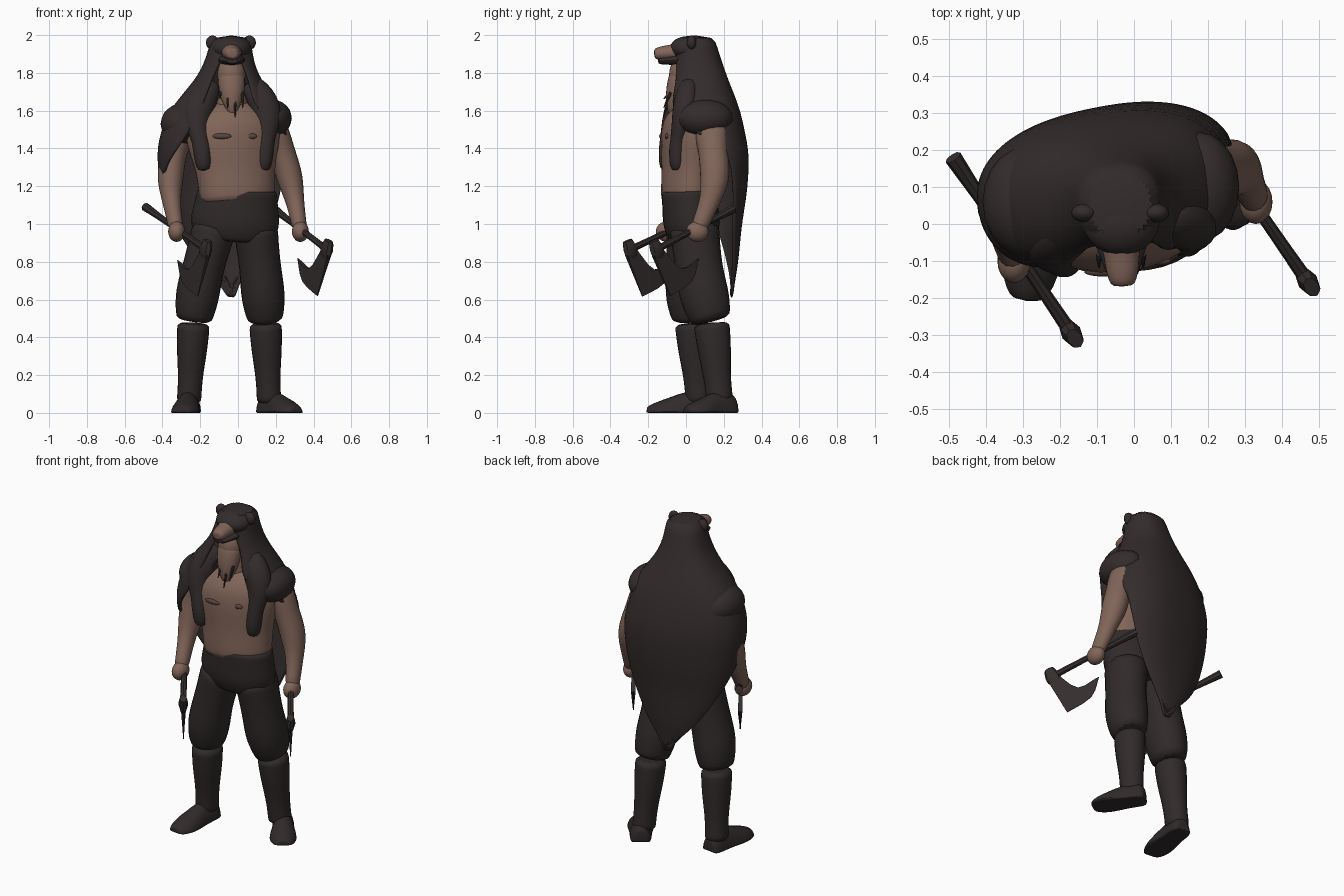
import bpy, bmesh, math
from mathutils import Vector

cube = bpy.data.objects.get("Cube")
if cube:
    bpy.data.objects.remove(cube, do_unlink=True)


def material(name, rgb):
    m = bpy.data.materials.new(name)
    m.use_nodes = True
    m.diffuse_color = (*rgb, 1)
    m.node_tree.nodes["Principled BSDF"].inputs["Base Color"].default_value = (*rgb, 1)
    return m


SKIN = material("skin", (.22, .13, .1))
CREASE = material("dark skin", (.1, .06, .05))
FUR = material("dark fur", (.034, .025, .025))
CLOTH = material("dark cloth and leather", (.03, .023, .023))
IRON = material("dark wood and iron", (.035, .027, .026))


def spread(values, t):
    """Smooth curve through evenly spaced numbers or vectors, t from start to end."""
    last = len(values) - 1
    i = min(int(t * last), max(last - 1, 0))
    f = t * last - i
    a, b, c, d = (values[min(max(i + k, 0), last)] for k in (-1, 0, 1, 2))
    bend = (a * 2 - b * 5 + c * 4 - d) * f * f + (b * 3 - a - c * 3 + d) * f * f * f
    return b + ((c - a) * f + bend) * .5


def finish(bm, name, mat, sub=0, thickness=0.0):
    bmesh.ops.recalc_face_normals(bm, faces=bm.faces)
    mesh = bpy.data.meshes.new(name)
    bm.to_mesh(mesh)
    bm.free()
    mesh.materials.append(mat)
    ob = bpy.data.objects.new(name, mesh)
    bpy.context.collection.objects.link(ob)
    if thickness:
        solid = ob.modifiers.new("thickness", "SOLIDIFY")
        solid.thickness, solid.offset = thickness, -1
    if sub:
        rounding = ob.modifiers.new("rounding", "SUBSURF")
        rounding.levels = rounding.render_levels = sub
    bpy.ops.object.select_all(action="DESELECT")
    bpy.context.view_layer.objects.active = ob
    ob.select_set(True)
    bpy.ops.object.shade_smooth_by_angle(angle=math.radians(40))


def bridge(bm, rows, closed):
    for row, after in zip(rows, rows[1:]):
        for i in range(0 if closed else 1, len(row)):
            bm.faces.new((row[i - 1], row[i], after[i], after[i - 1]))


def loft(name, mat, path, widths, depths=(1,), side=(1, 0, 0), rings=9, sides=12, sub=1):
    """Oval tube along a smooth path; depths are relative to the widths."""
    bm = bmesh.new()
    path = [Vector(p) for p in path]
    steps = [i / (rings - 1) for i in range(rings)]
    points = [spread(path, t) for t in steps]
    rows = []
    for i, t in enumerate(steps):
        along = (points[min(i + 1, rings - 1)] - points[max(i - 1, 0)]).normalized()
        across = Vector(side)
        across = (across - along * across.dot(along)).normalized()
        width = spread(widths, t)
        across, deep = across * width, along.cross(across) * width * spread(depths, t)
        row = []
        for k in range(sides):
            turn = math.tau * k / sides
            p = points[i] + across * math.cos(turn) + deep * math.sin(turn)
            p.z = max(p.z, 0)
            row.append(bm.verts.new(p))
        rows.append(row)
    bridge(bm, rows, True)
    bm.faces.new(rows[0])
    bm.faces.new(rows[-1])
    finish(bm, name, mat, sub)


def blob(name, mat, centre, size):
    bm = bmesh.new()
    bmesh.ops.create_icosphere(bm, subdivisions=3, radius=1)
    for v in bm.verts:
        v.co = Vector([c + s * q for c, s, q in zip(centre, size, v.co)])
    finish(bm, name, mat)


# Torso, turned slightly to its left
turned = (1, .2, 0)
loft("torso", SKIN, [(0, 0, 1.1), (-.04, .04, 1.65)], [.2, .21, .22, .26, .24, .1],
     [.66, .66, .61, .61], turned, sides=16)
loft("neck", SKIN, [(-.035, .04, 1.6), (-.035, .02, 1.8)], [.1, .07])
blob("right_chest_crease", CREASE, (-.085, -.13, 1.465), (.05, .012, .015))
blob("left_chest_crease", CREASE, (.07, -.1, 1.465), (.03, .012, .015))

# Face and beard
blob("face", SKIN, (-.035, -.015, 1.79), (.075, .075, .1))
loft("beard", SKIN, [(-.035, -.025, 1.8), (-.03, -.08, 1.58)], [.07, .075, .055, .015], [.85], rings=6)
for i in range(4):
    x = .04 * i - .095
    tip = 1.56 + .05 * abs(i - 2)
    loft(f"beard_braid_{i}", FUR, [(x, -.08, 1.7), (x, -.12, tip)], [.012, .003], rings=4, sides=6)

# Arms and hands
ARMS = {
    "right": [(-.25, .08, 1.57), (-.33, .08, 1.42), (-.36, .04, 1.2), (-.325, -.1, .96)],
    "left": [(.14, .13, 1.57), (.22, .14, 1.42), (.285, .15, 1.2), (.33, .06, .96)],
}
for side, path in ARMS.items():
    loft(side + "_arm", SKIN, path, [.08, .088, .07, .075, .046, .042], [1.12])
    blob(side + "_hand", SKIN, path[-1], (.045, .06, .055))

# Trousers and boots
loft("hips", CLOTH, [(0, .01, 1.2), (-.025, .04, .91)], [.21, .225, .24, .2], [.68, .62], sides=16)
LEGS = {
    "right": [(-.12, .03, 1), (-.2, .02, .7), (-.235, .035, .48), (-.26, .07, .05)],
    "left": [(.09, .04, 1), (.125, .08, .7), (.145, .135, .48), (.165, .18, .05)],
}
FEET = {"right": [(-.25, .14, 0), (-.29, -.21, 0)], "left": [(.13, .26, 0), (.31, 0, 0)]}
for side, path in LEGS.items():
    hip, thigh, knee, ankle = path
    loft(side + "_trouser_leg", CLOTH, [hip, thigh, knee], [.125, .115, .12, .095], [1.13])
    loft(side + "_boot_shaft", CLOTH, [knee, ankle], [.09, .085, .068, .068], [1.1])
    heel, toe = FEET[side]
    sideways = (heel[1] - toe[1], toe[0] - heel[0], 0)
    loft(side + "_foot", CLOTH, [heel, toe], [.05, .065, .065, .08, .075, .04],
         [1.6, 1.9, 1.8, 1.1, .8, .8], sideways)

# Fur cloak with hood: rows of open arcs, wide at the shoulders, tapering to a tail
HALF_WIDTH = [.105, .155, .3, .36, .345, .295, .21, .08]
HALF_DEPTH = [.1, .145, .2, .22, .2, .16, .13, .09]
ARC_START = [-90, -60, -65, 5, 20, 30, 50, 80]
ARC_END = [270, 240, 240, 220, 178, 155, 135, 100]
ROWS, COLUMNS = 20, 28


def squarish(c):
    return math.copysign(abs(c) ** .85, c)


bm = bmesh.new()
rows = []
for i in range(ROWS + 1):
    t = i / ROWS
    sway = math.sin(math.pi * t)
    centre_x, centre_y = -.035 - .035 * sway, .05 + .11 * t
    cos, sin = math.cos(.2 * sway), math.sin(.2 * sway)
    row = []
    for k in range(COLUMNS + 1):
        start, end = spread(ARC_START, t), spread(ARC_END, t)
        turn = math.radians(start + (end - start) * k / COLUMNS)
        x = spread(HALF_WIDTH, t) * squarish(math.cos(turn))
        y = spread(HALF_DEPTH, t) * squarish(math.sin(turn))
        ragged = .02 * (k % 2) if t > .9 else 0
        row.append(bm.verts.new((centre_x + x * cos - y * sin, centre_y + x * sin + y * cos,
                                 2 - 1.4 * t + ragged)))
    rows.append(row)
bridge(bm, rows, False)
bm.faces.new(rows[0][:-1])
bmesh.ops.remove_doubles(bm, verts=bm.verts, dist=.0005)
finish(bm, "fur_cloak", FUR, sub=1, thickness=.02)

# Shoulder folds and paws of the pelt hanging over the chest
blob("right_shoulder_fold", FUR, (-.29, .06, 1.53), (.12, .15, .11))
blob("left_shoulder_fold", FUR, (.175, .1, 1.56), (.11, .15, .1))
PAWS = {
    "right": [(-.13, .01, 1.76), (-.22, -.06, 1.58), (-.195, -.1, 1.43), (-.18, -.1, 1.28)],
    "left": [(.06, .02, 1.76), (.155, -.01, 1.6), (.145, -.045, 1.43), (.135, -.045, 1.28)],
}
for side, path in PAWS.items():
    loft(side + "_pelt_paw", FUR, path, [.05, .085, .075, .05, .05, .035], [.8, .8, 1], turned)

# Animal head on the hood
loft("muzzle", SKIN, [(-.035, -.05, 1.91), (-.03, -.17, 1.9)], [.06, .05, .045, .03], [.85], rings=6)
loft("muzzle_jaw", FUR, [(-.035, -.03, 1.87), (-.03, -.15, 1.862)], [.085, .06, .04], [.4], rings=5)
blob("brow", FUR, (-.035, .01, 1.93), (.105, .095, .065))
for side, x in (("right", -.135), ("left", .06)):
    blob(side + "_ear", FUR, (x, .03, 1.96), (.035, .025, .038))


# Axes: handle, socket and bearded blade
def axe(side, butt, head):
    butt, head = Vector(butt), Vector(head)
    along = (head - butt).normalized()
    down = Vector((0, 0, -1))
    down = (down - along * down.dot(along)).normalized()
    flat = along.cross(down)
    loft(side + "_axe_handle", IRON, [butt, head + along * .02], [.024, .017, .017, .02], side=flat, sides=8, sub=0)
    loft(side + "_axe_socket", IRON, [head - down * .05, head + down * .05], [.02, .028, .012],
         [1.5, 1.5, 2.5], flat, rings=5, sides=8, sub=0)
    # Blade outline: along the cutting edge, then back up the hollow of the beard
    edge = [Vector(p) for p in ((.02, .26), (-.14, .245), (-.23, .15))]
    hollow = [Vector(p) for p in ((-.23, .15), (-.1, .155), (-.035, .02))]
    outline = [(spread(edge, k / 6), .002) for k in range(7)]
    outline += [(spread(hollow, k / 6), .012) for k in range(1, 7)]
    outline.append((Vector((.035, .02)), .012))
    bm = bmesh.new()
    faces = []
    for way in (-1, 1):
        faces.append([bm.verts.new(head + along * p.x + down * p.y + flat * thick * way) for p, thick in outline])
        bm.faces.new(faces[-1])
    bridge(bm, faces, True)
    finish(bm, side + "_axe_blade", IRON)


axe("right", (-.49, .18, 1.09), (-.17, -.295, .865))
axe("left", (.19, .25, 1.08), (.47, -.155, .865))
